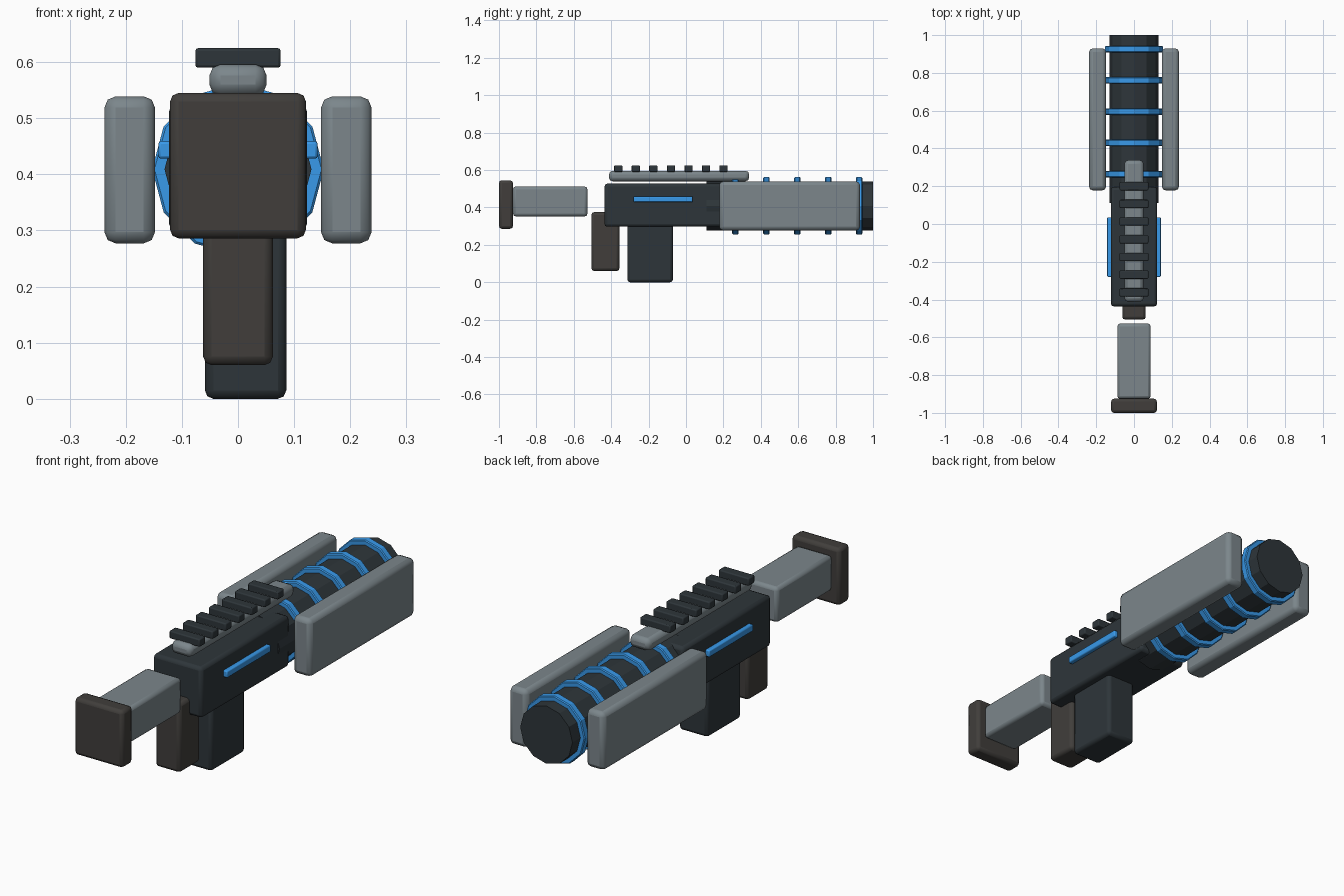
import bpy, math

if "Cube" in bpy.data.objects:
    bpy.data.objects.remove(bpy.data.objects["Cube"])


def mat(name, rgb):
    m = bpy.data.materials.new(name)
    m.diffuse_color = (*rgb, 1)
    m.use_nodes = True
    m.node_tree.nodes["Principled BSDF"].inputs["Base Color"].default_value = m.diffuse_color
    return m


DARK = mat("dark_metal", (0.027, 0.036, 0.042))
GREY = mat("grey_metal", (0.20, 0.24, 0.26))
BROWN = mat("dark_rubber", (0.052, 0.048, 0.044))
BLUE = mat("blue_glow", (0.04, 0.32, 0.82))


def finish(o, name, m, bevel=0, segments=2):
    o.name = name
    o.data.materials.append(m)
    if bevel:
        b = o.modifiers.new("bevel", "BEVEL")
        b.width, b.segments, b.limit_method = bevel, segments, "ANGLE"
    return o


def box(name, x, y, z, m, bevel=0.015, segments=2):
    """Bevelled box from (min, max) ranges."""
    bpy.ops.mesh.primitive_cube_add(size=1, location=[(a + b) / 2 for a, b in (x, y, z)])
    o = bpy.context.object
    o.scale = [b - a for a, b in (x, y, z)]
    bpy.ops.object.transform_apply(location=False, rotation=False, scale=True)
    finish(o, name, m, bevel, segments)
    bpy.ops.object.shade_smooth_by_angle(angle=math.radians(40))
    return o


def drum(name, r, y0, y1, m, bevel=0):
    """Twelve-sided cylinder along y at the barrel height."""
    bpy.ops.mesh.primitive_cylinder_add(vertices=12, radius=r, depth=y1 - y0,
                                        location=(0, (y0 + y1) / 2, 0.409),
                                        rotation=(math.pi / 2, 0, 0))
    return finish(bpy.context.object, name, m, bevel, 1)


# Receiver, barrel and glowing coils
box("receiver", (-0.123, 0.123), (-0.436, 0.195), (0.297, 0.527), DARK)
drum("barrel", 0.131, 0.11, 1.0, DARK)
for i in range(5):
    y = 0.264 + i * 0.1655
    drum(f"coil_{i}", 0.153, y - 0.017, y + 0.017, BLUE, 0.004)

# Side shields and light strips
for side, s in (("left", -1), ("right", 1)):
    box(f"shield_{side}", sorted((s * 0.148, s * 0.238)), (0.178, 0.93), (0.277, 0.539), GREY, 0.02)
    box(f"light_strip_{side}", sorted((s * 0.115, s * 0.142)), (-0.28, 0.035), (0.428, 0.459), BLUE, 0.005)

# Top rail with cross teeth
box("rail", (-0.051, 0.051), (-0.412, 0.338), (0.54, 0.596), GREY, 0.02)
for i in range(7):
    y = -0.362 + i * 0.0937
    box(f"rail_tooth_{i}", (-0.076, 0.076), (y - 0.022, y + 0.022), (0.59, 0.625), DARK, 0.005)

# Magazine, grip, stock and butt pad
box("magazine", (-0.059, 0.086), (-0.314, -0.07), (0, 0.32), DARK)
box("grip", (-0.062, 0.062), (-0.506, -0.356), (0.06, 0.375), BROWN)
box("stock", (-0.088, 0.088), (-0.925, -0.527), (0.352, 0.512), GREY)
box("butt_pad", (-0.121, 0.121), (-1.0, -0.925), (0.286, 0.545), BROWN)
